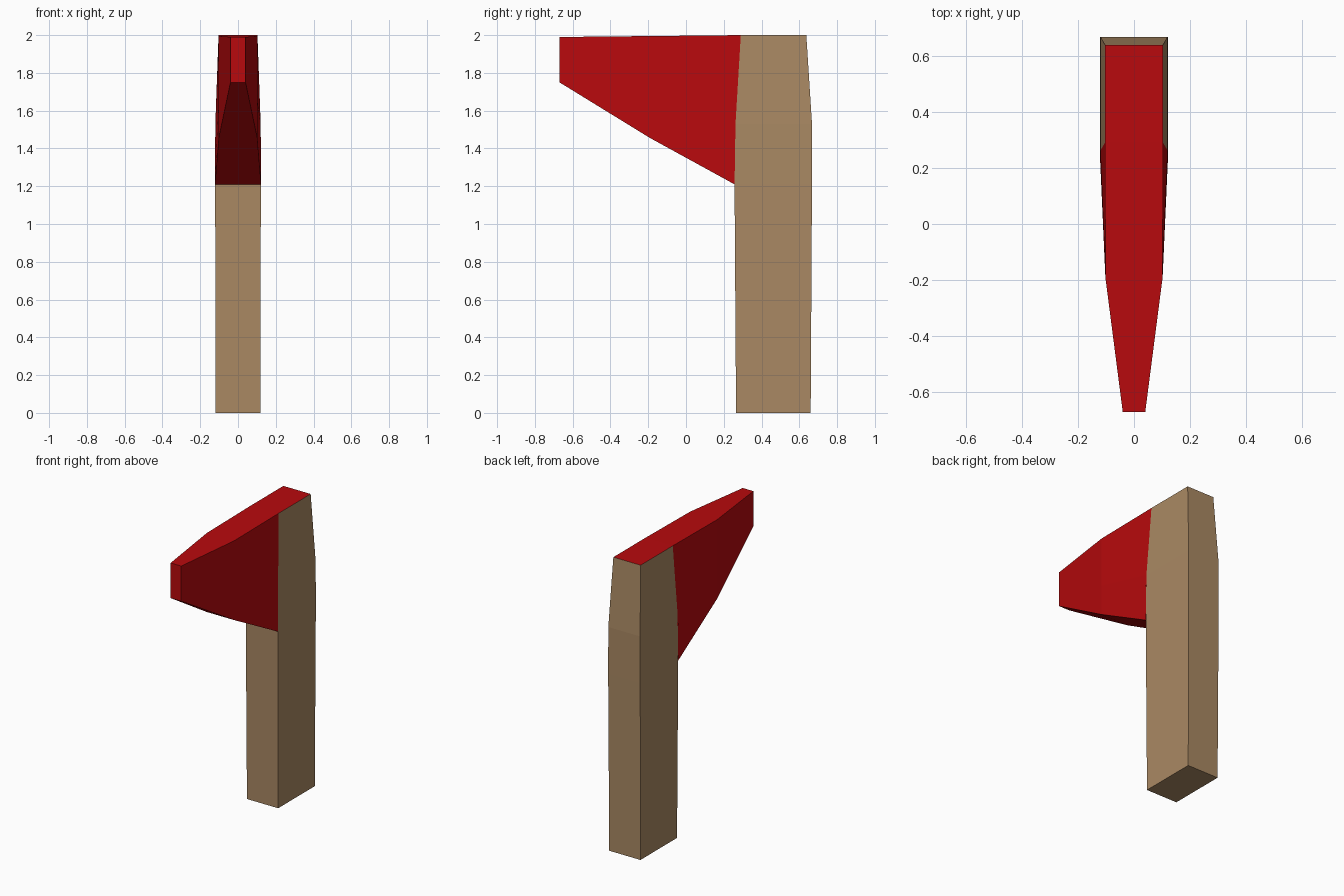
import bpy, bmesh

if "Cube" in bpy.data.objects:
    bpy.data.objects.remove(bpy.data.objects["Cube"])


def material(name, rgb):
    m = bpy.data.materials.new(name)
    m.diffuse_color = (*rgb, 1)
    m.use_nodes = True
    m.node_tree.nodes["Principled BSDF"].inputs["Base Color"].default_value = m.diffuse_color
    return m


wood = material("tan wood", (0.40, 0.25, 0.125))
red = material("deep red", (0.48, 0.003, 0.004))


def loft(name, rings, mats, start_cap=True, end_cap=True):
    """Skin a run of matching closed rings, with optional end caps."""
    bm = bmesh.new()
    vs = [[bm.verts.new(p) for p in ring] for ring in rings]
    n = len(vs[0])
    for a, b in zip(vs, vs[1:]):
        for i in range(n):
            j = (i + 1) % n
            bm.faces.new((a[i], a[j], b[j], b[i]))
    if start_cap:
        bm.faces.new(vs[0][::-1])
    if end_cap:
        bm.faces.new(vs[-1])
    bmesh.ops.recalc_face_normals(bm, faces=bm.faces)
    mesh = bpy.data.meshes.new(name)
    bm.to_mesh(mesh)
    bm.free()
    for m in mats:
        mesh.materials.append(m)
    obj = bpy.data.objects.new(name, mesh)
    bpy.context.collection.objects.link(obj)
    return obj


# Upright handle: z, half width, front y, back y
levels = [(0, 0.118, 0.265, 0.66), (1.21, 0.121, 0.257, 0.667),
          (1.53, 0.12, 0.262, 0.667), (2, 0.103, 0.29, 0.637)]
handle = loft("handle", [[(-w, f, z), (w, f, z), (w, b, z), (-w, b, z)]
                         for z, w, f, b in levels], [wood, red])
# The top end is painted red
for p in handle.data.polygons:
    if p.normal.z > 0.9:
        p.material_index = 1
# Open the handle where the arm joins it
bm = bmesh.new()
bm.from_mesh(handle.data)
joint = [f for f in bm.faces
         if f.normal.y < -0.9 and f.calc_center_median().z > 1.21]
bmesh.ops.delete(bm, geom=joint, context='FACES')
bm.to_mesh(handle.data)
bm.free()


# Tapering arm: each section is (y, half width, z) from bottom to top
sections = [
    [(-0.67, 0.04, 1.75), (-0.67, 0.04, 1.85), (-0.67, 0.04, 1.99)],
    [(-0.19, 0.102, 1.455), (-0.19, 0.102, 1.66), (-0.19, 0.102, 1.995)],
    [(0.257, 0.122, 1.21), (0.262, 0.12, 1.53), (0.29, 0.103, 2.0)],
]
loft("arm", [[(w, y, z) for y, w, z in s] + [(-w, y, z) for y, w, z in s[::-1]]
             for s in sections], [red], end_cap=False)
